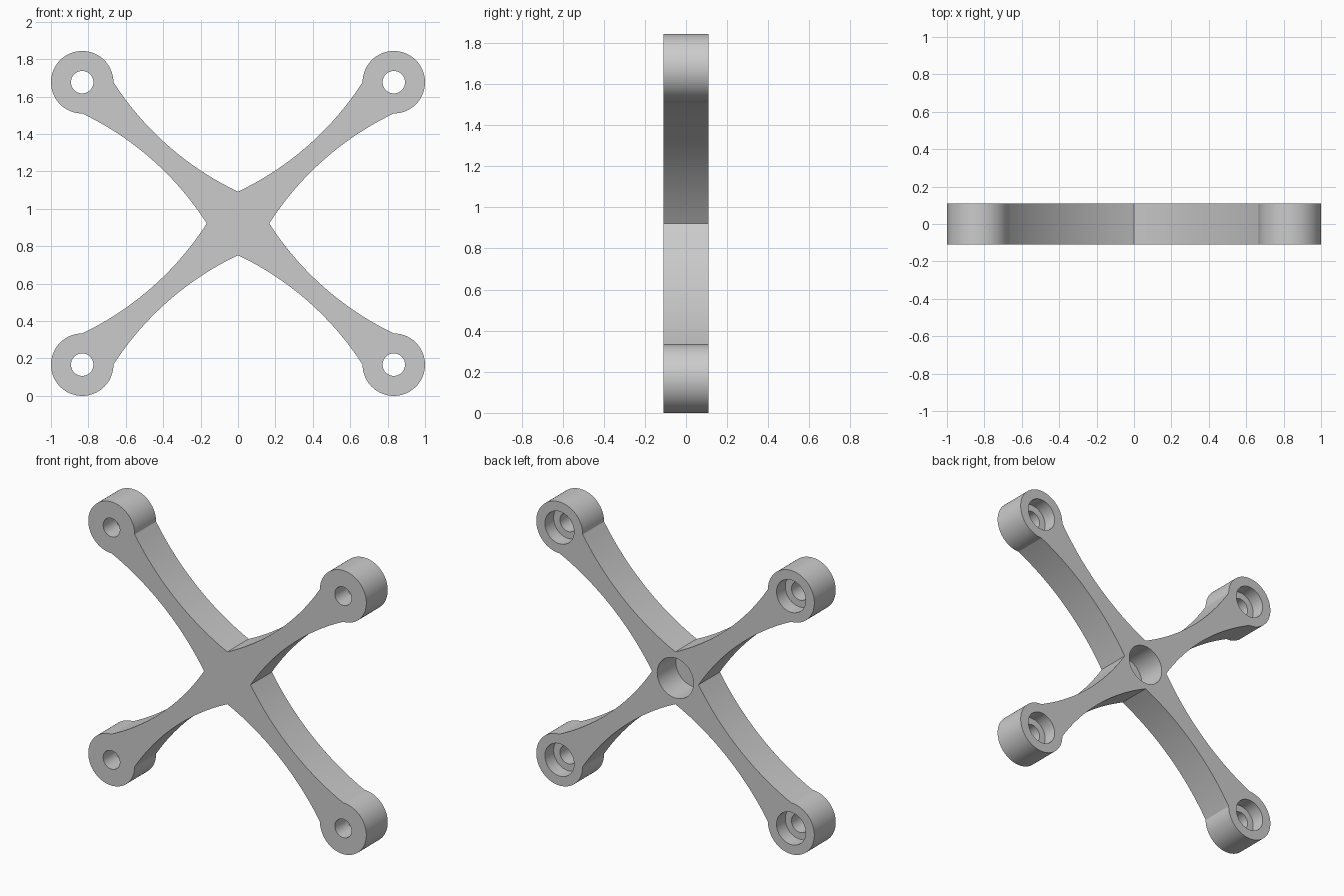
import bpy, bmesh, math
from mathutils import Vector

if "Cube" in bpy.data.objects:
    bpy.data.objects.remove(bpy.data.objects["Cube"])

HALF = 0.11                    # half thickness along y
MID_Z = 0.922                  # height of the centre
BOSS = Vector((0.833, 0.755))  # boss centre relative to the middle
R = 0.167                      # boss radius
SAG = 0.062                    # how far arm edges bow inward


def bowed_edge(a, b, side, n=24):
    """Circular arc from a to b, bowed to one side (points after a, up to b)."""
    a, b = Vector(a), Vector(b)
    chord = b - a
    half = chord.length / 2
    rad = (half ** 2 + SAG ** 2) / (2 * SAG)
    u = chord.normalized()
    normal = Vector((-u.y, u.x)) * side
    mid = (a + b) / 2
    ang = math.asin(half / rad)
    pts = []
    for i in range(n + 1):
        t = ang * (2 * i / n - 1)
        pts.append(mid + u * rad * math.sin(t)
                   + normal * (rad * math.cos(t) - (rad - SAG)))
    return pts


def finish(bm, name):
    bmesh.ops.recalc_face_normals(bm, faces=bm.faces)
    mesh = bpy.data.meshes.new(name)
    bm.to_mesh(mesh)
    bm.free()
    obj = bpy.data.objects.new(name, mesh)
    bpy.context.collection.objects.link(obj)
    return obj


# Outline of one quarter: lower arm edge, round boss, upper arm edge
lower = bowed_edge((0.167, 0), BOSS + Vector((0, -R)), 1)
boss = [BOSS + R * Vector((math.cos(a), math.sin(a)))
        for a in (math.radians(-90 + 270 * i / 54) for i in range(1, 54))]
upper = bowed_edge(BOSS + Vector((-R, 0)), (0, 0.17), 1)
quarter = lower + boss + upper
half_loop = quarter + [Vector((-p.x, p.y)) for p in reversed(quarter[:-1])]
outline = half_loop + [-p for p in half_loop[1:-1]]

# Cross-shaped body
bm = bmesh.new()
face = bm.faces.new([bm.verts.new((p.x, -HALF, MID_Z + p.y)) for p in outline])
ext = bmesh.ops.extrude_face_region(bm, geom=[face])
bmesh.ops.translate(bm, vec=(0, 2 * HALF, 0),
                    verts=[v for v in ext["geom"] if isinstance(v, bmesh.types.BMVert)])
body = finish(bm, "cross_bracket")


def add_plug(bm, cx, cz, profile, n=48):
    """Round stepped plug along y from (radius, y) steps."""
    rings = [[bm.verts.new((cx + r * math.cos(2 * math.pi * i / n), y,
                            cz + r * math.sin(2 * math.pi * i / n)))
              for i in range(n)] for r, y in profile]
    for a, b in zip(rings, rings[1:]):
        for i in range(n):
            j = (i + 1) % n
            bm.faces.new((a[i], a[j], b[j], b[i]))
    bm.faces.new(rings[0])
    bm.faces.new(rings[-1])


# Counterbored screw holes and the blind centre hole, open to the back
bm = bmesh.new()
step = HALF - 0.09
for sx in (-1, 1):
    for sz in (-1, 1):
        add_plug(bm, sx * BOSS.x, MID_Z + sz * BOSS.y,
                 [(0.06, -0.2), (0.06, step), (0.105, step), (0.105, 0.2)])
add_plug(bm, 0, MID_Z, [(0.13, -HALF + 0.03), (0.13, 0.2)])
cutter = finish(bm, "hole_cutter")
cutter.hide_render = True

mod = body.modifiers.new("holes", "BOOLEAN")
mod.operation = "DIFFERENCE"
mod.solver = "EXACT"
mod.object = cutter
bpy.context.view_layer.objects.active = body
body.select_set(True)
bpy.ops.object.modifier_apply(modifier=mod.name)
bpy.data.objects.remove(cutter)

# Single plain grey
grey = bpy.data.materials.new("light_grey")
grey.diffuse_color = (0.6, 0.6, 0.6, 1)
grey.use_nodes = True
grey.node_tree.nodes["Principled BSDF"].inputs["Base Color"].default_value = grey.diffuse_color
body.data.materials.clear()
body.data.materials.append(grey)
bpy.ops.object.shade_smooth_by_angle(angle=math.radians(20))
